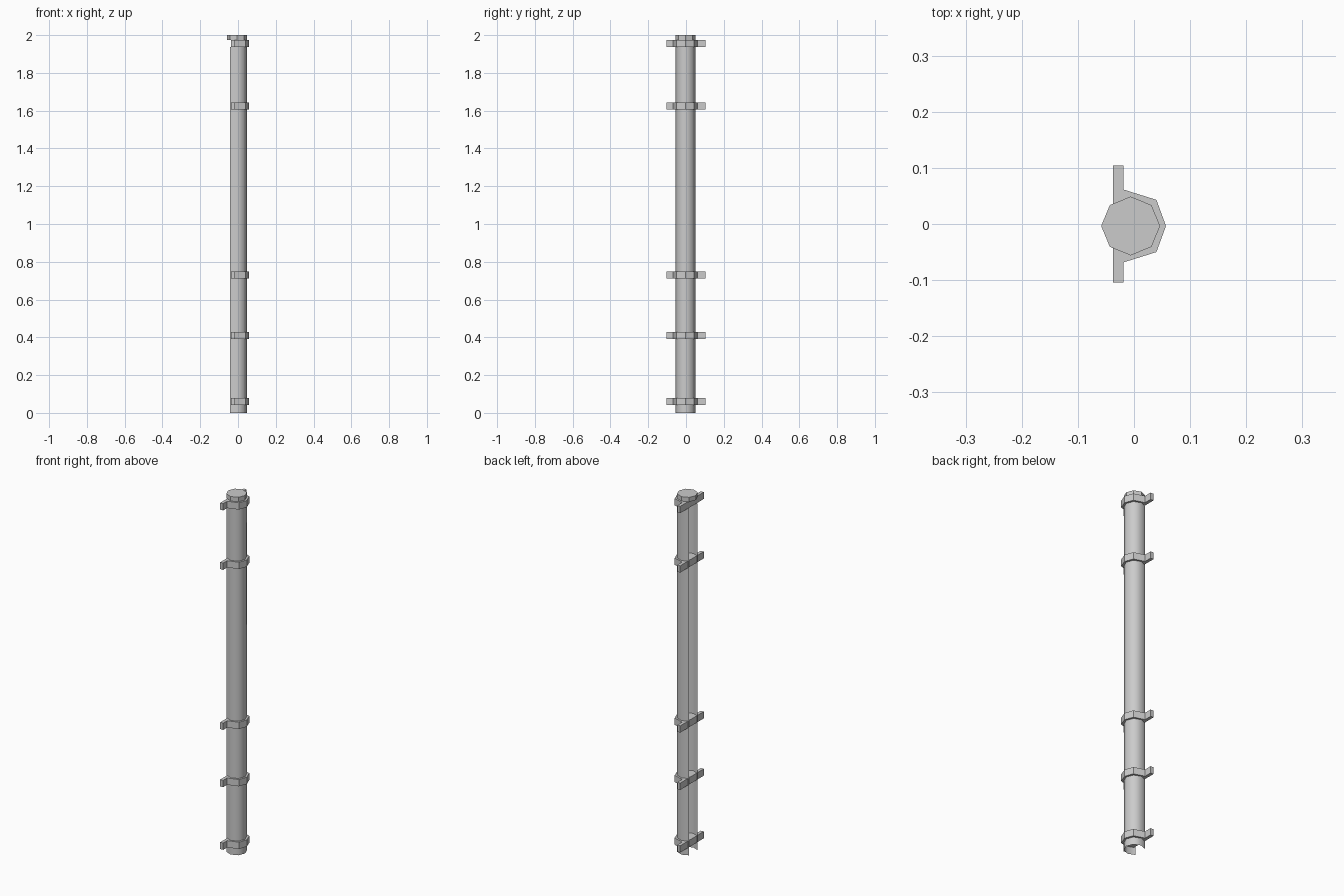
import bpy, bmesh, math

if "Cube" in bpy.data.objects:
    bpy.data.objects.remove(bpy.data.objects["Cube"])

CX, CY, R = -0.006, -0.0035, 0.0525


def octagon(r):
    return [(CX + r * math.cos(i * math.pi / 4), CY + r * math.sin(i * math.pi / 4))
            for i in range(8)]


def extrude_profile(name, pts, z0, z1, closed=True):
    """Raise a 2D profile; closed profiles get top and bottom faces."""
    bm = bmesh.new()
    low = [bm.verts.new((x, y, z0)) for x, y in pts]
    high = [bm.verts.new((x, y, z1)) for x, y in pts]
    n = len(pts)
    for i in range(n if closed else n - 1):
        j = (i + 1) % n
        bm.faces.new((low[i], low[j], high[j], high[i]))
    if closed:
        bm.faces.new(high)
        bm.faces.new(low[::-1])
    mesh = bpy.data.meshes.new(name)
    bm.to_mesh(mesh)
    bm.free()
    obj = bpy.data.objects.new(name, mesh)
    bpy.context.collection.objects.link(obj)
    return obj


ring = octagon(R)

# Open-backed trough: the octagon without its rear corner
pole = extrude_profile("pole", ring[5:] + ring[:4], 0, 1.937, closed=False)
for p in pole.data.polygons:
    p.use_smooth = True

# Full octagonal cap on top
extrude_profile("cap", ring, 1.975, 2.0)

# Wall clips: half-octagon strap with a mounting tab on each side
half = [(-0.037, 0.1045), (-0.019, 0.1045), (-0.019, 0.065), (0.04, 0.0465)]
strap = ([(x, CY + 0.0 - y) for x, y in half] + [(0.057, CY)]
         + [(x, y + CY) for x, y in reversed(half)])
# shift so that tabs stay centred on the y axis
strap = [(x, y if abs(y) < 0.09 else math.copysign(0.104, y)) for x, y in strap]
for i, z in enumerate((0.06, 0.41, 0.73, 1.624, 1.956)):
    extrude_profile(f"wall_clip_{i + 1}", strap, z - 0.019, z + 0.019)
